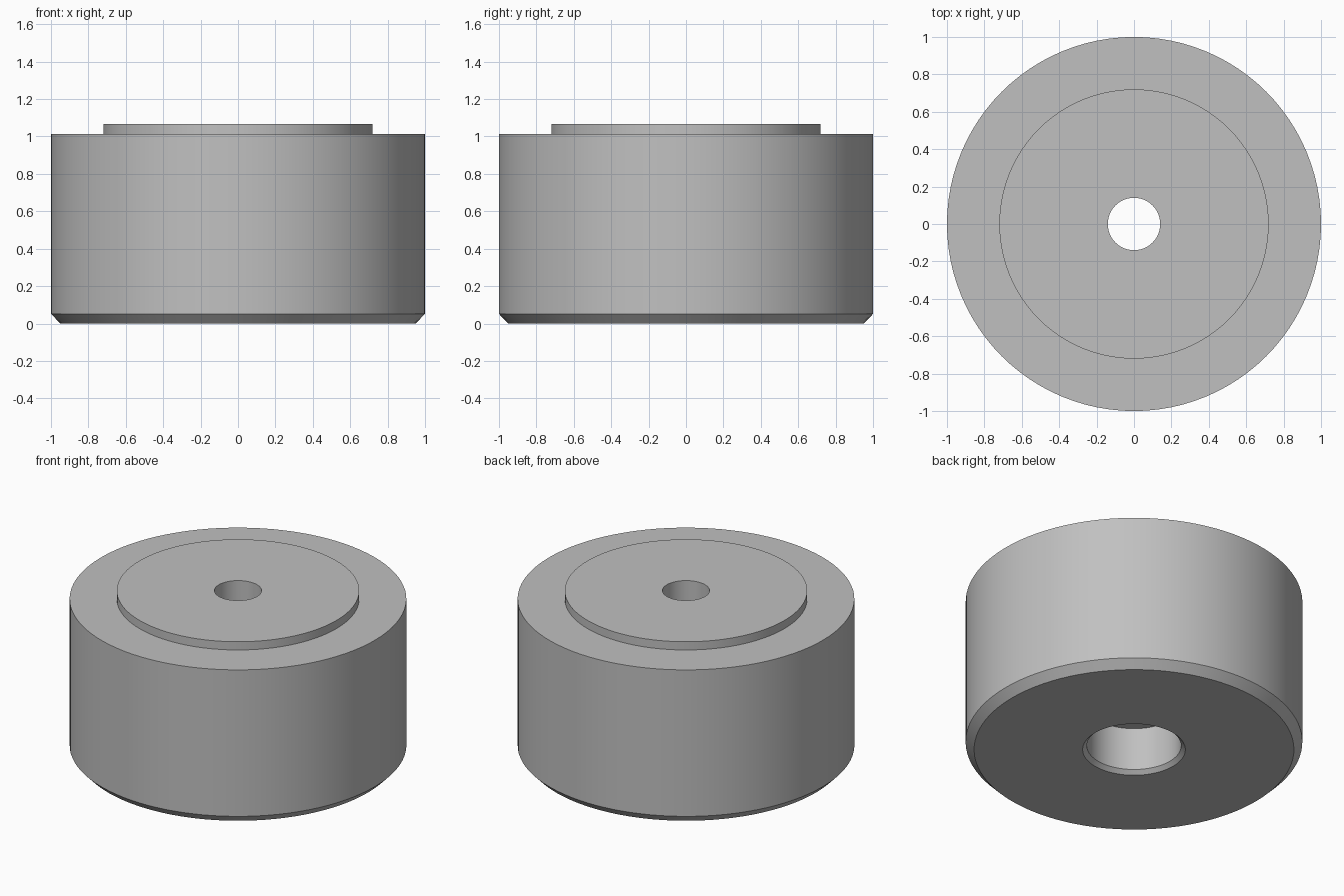
import bpy, bmesh, math

if "Cube" in bpy.data.objects:
    bpy.data.objects.remove(bpy.data.objects["Cube"])

SEGMENTS = 96

# one flat grey for the whole part
grey = bpy.data.materials.new("plain_grey")
grey.diffuse_color = (0.53, 0.53, 0.53, 1)
grey.use_nodes = True
grey.node_tree.nodes["Principled BSDF"].inputs["Base Color"].default_value = grey.diffuse_color

# closed cross-section (radius, height), counter-clockwise
profile = [
    (0.305, 0.0), (0.95, 0.0),        # underside
    (1.0, 0.052), (1.0, 1.012),       # chamfer and outer wall
    (0.72, 1.012), (0.72, 1.066),     # shoulder and raised boss
    (0.14, 1.066), (0.14, 0.305),     # boss top and narrow bore
    (0.28, 0.305), (0.28, 0.025),     # counterbore and its edge chamfer
]

# revolve the section around z
bm = bmesh.new()
rings = []
for i in range(SEGMENTS):
    a = 2 * math.pi * i / SEGMENTS
    rings.append([bm.verts.new((r * math.cos(a), r * math.sin(a), z)) for r, z in profile])
for i in range(SEGMENTS):
    here, after = rings[i], rings[(i + 1) % SEGMENTS]
    for j in range(len(profile)):
        k = (j + 1) % len(profile)
        bm.faces.new((here[j], after[j], after[k], here[k]))
bmesh.ops.recalc_face_normals(bm, faces=bm.faces)

mesh = bpy.data.meshes.new("bored_cylinder")
bm.to_mesh(mesh)
bm.free()
mesh.materials.append(grey)
body = bpy.data.objects.new("bored_cylinder", mesh)
bpy.context.collection.objects.link(body)

# smooth walls, crisp edges
bpy.context.view_layer.objects.active = body
body.select_set(True)
bpy.ops.object.shade_smooth_by_angle(angle=math.radians(30))
